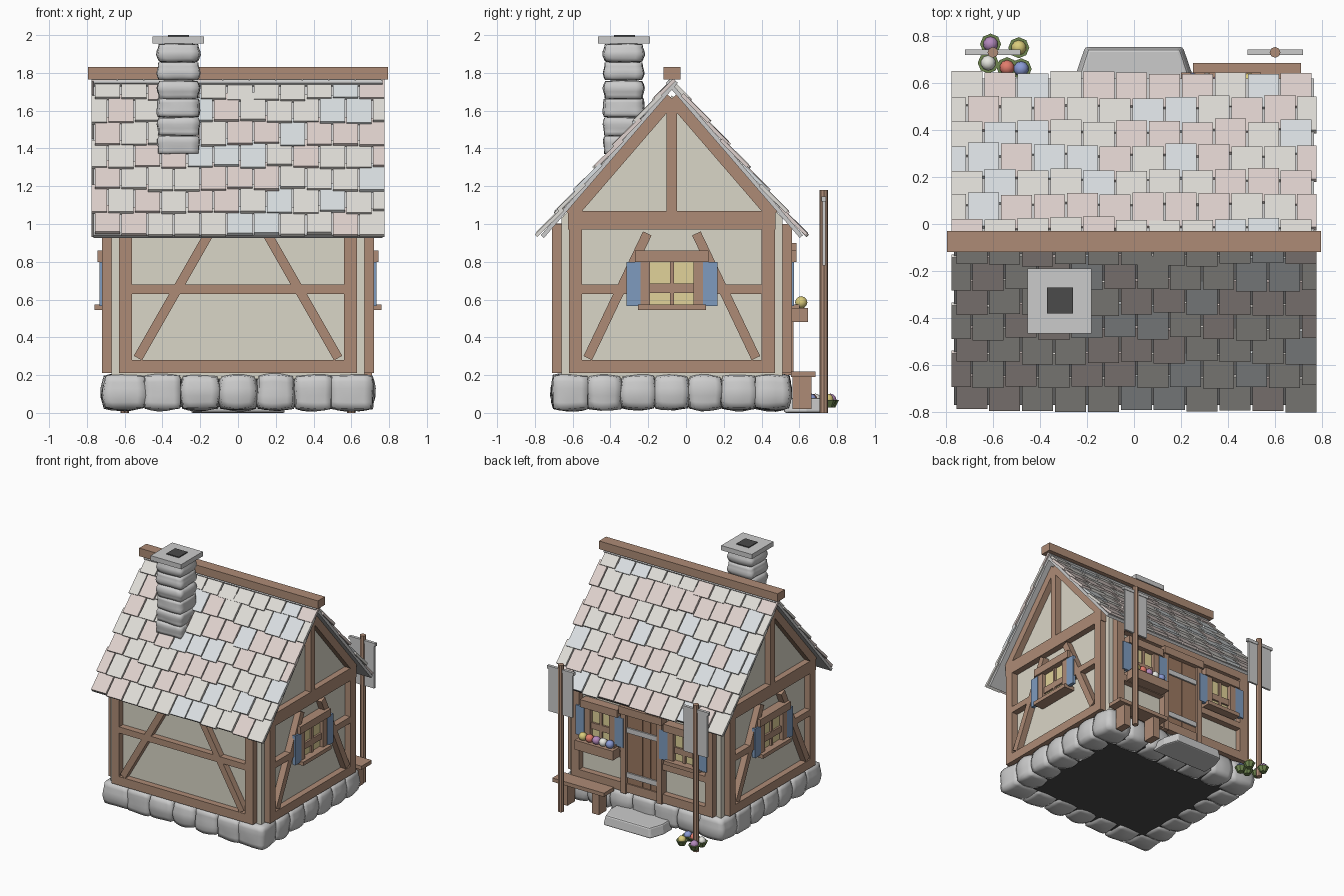
import bpy, bmesh, math, random
from mathutils import Matrix, Vector

if "Cube" in bpy.data.objects:
    bpy.data.objects.remove(bpy.data.objects["Cube"])

random.seed(4)
I = Matrix.Identity(4)
CY = -0.075  # house centre line in y

def mat(name, r, g, b):
    m = bpy.data.materials.new(name)
    m.diffuse_color = (r, g, b, 1)
    m.use_nodes = True
    m.node_tree.nodes["Principled BSDF"].inputs["Base Color"].default_value = m.diffuse_color
    return m

WOOD = mat("wood", .42, .26, .18)
DOOR = mat("door_wood", .33, .19, .12)
PLASTER = mat("plaster", .70, .67, .57)
BLUE = mat("shutter_blue", .21, .33, .52)
GLASS = mat("window_yellow", .75, .65, .32)
DARK = mat("dark", .07, .07, .07)
STONE = mat("stone", .55, .55, .55)
GREEN = mat("leaves", .16, .24, .08)
SHINGLES = [mat("shingle_grey", .74, .72, .68), mat("shingle_pink", .74, .64, .61), mat("shingle_pale", .70, .74, .76)]
PETALS = [mat("petal_%d" % i, *c) for i, c in enumerate(
    [(.45, .25, .5), (.7, .6, .2), (.8, .8, .75), (.75, .2, .15), (.25, .32, .65)])]

def finish(name, bm, mats, smooth=False):
    bmesh.ops.recalc_face_normals(bm, faces=bm.faces[:])
    for f in bm.faces:
        f.smooth = smooth
    me = bpy.data.meshes.new(name)
    bm.to_mesh(me)
    bm.free()
    for m in mats:
        me.materials.append(m)
    ob = bpy.data.objects.new(name, me)
    bpy.context.collection.objects.link(ob)
    return ob

def add_box(bm, M, lo, hi, mi=0):
    lo, hi = Vector(lo), Vector(hi)
    T = M @ Matrix.Translation((lo + hi) / 2) @ Matrix.Diagonal((*(hi - lo), 1))
    for v in bmesh.ops.create_cube(bm, size=1, matrix=T)['verts']:
        for f in v.link_faces:
            f.material_index = mi

def boxes(name, M, m, *spans):
    bm = bmesh.new()
    for lo, hi in spans:
        add_box(bm, M, lo, hi)
    return finish(name, bm, [m] if m else [])

def beams(name, M, *segs):
    """Timbers lying on a wall: (u0, z0, u1, z1, width)."""
    bm = bmesh.new()
    for u0, z0, u1, z1, w in segs:
        d = Vector((u1 - u0, 0, z1 - z0))
        R = Matrix.Translation((u0, 0, z0)) @ Matrix.Rotation(-math.atan2(d.z, d.x), 4, 'Y')
        add_box(bm, M @ R, (0, -.02, -w / 2), (d.length, .05, w / 2))
    return finish(name, bm, [WOOD])

def frame(u, o, origin):
    """Matrix for a wall: along, outward, up."""
    return Matrix.Translation(origin) @ Matrix((u, o, (0, 0, 1))).transposed().to_4x4()

def add_stone(bm, c, size, rnd=.42):
    t = bmesh.new()
    bmesh.ops.create_cube(t, size=2)
    bmesh.ops.subdivide_edges(t, edges=t.edges[:], cuts=4, use_grid_fill=True)
    ph = [random.uniform(0, 6) for _ in range(3)]
    for v in t.verts:
        p = v.co.lerp(v.co.normalized() * 1.12, rnd)
        k = 1 + .04 * math.sin(3 * p.x + ph[0]) * math.sin(3 * p.y + ph[1]) + .03 * math.sin(4 * p.z + ph[2])
        v.co = Vector([c[i] + p[i] * k * size[i] / 2 for i in range(3)])
    me = bpy.data.meshes.new("stone_tmp")
    t.to_mesh(me)
    t.free()
    bm.from_mesh(me)
    bpy.data.meshes.remove(me)

FRONT = frame((1, 0, 0), (0, -1, 0), (0, -.66, 0))
BACK = frame((1, 0, 0), (0, 1, 0), (0, .51, 0))
RIGHT = frame((0, 1, 0), (1, 0, 0), (.67, CY, 0))
LEFT = frame((0, 1, 0), (-1, 0, 0), (-.67, CY, 0))

# plaster body with gables
bm = bmesh.new()
prof = [(-.585, .18), (.585, .18), (.585, 1.03), (0, 1.68), (-.585, 1.03)]
f = bm.faces.new([bm.verts.new((-.67, CY + y, z)) for y, z in prof])
r = bmesh.ops.extrude_face_region(bm, geom=[f], use_keep_orig=True)
bmesh.ops.translate(bm, vec=(1.34, 0, 0), verts=[g for g in r['geom'] if isinstance(g, bmesh.types.BMVert)])
finish("plaster_walls", bm, [PLASTER])

# stone foundation and floor slab
boxes("floor_slab", I, DARK, ((-.64, -.63, .03), (.64, .48, .19)))
bm = bmesh.new()
for i in range(7):
    for y in (-.61, .455):
        add_stone(bm, (-.6 + .2 * i, y, .11), (.23 if i in (0, 6) else .205, .2, .19))
for i in range(1, 6):
    for x in (-.62, .62):
        add_stone(bm, (x, -.61 + .178 * i, .11), (.2, .19, .19))
finish("foundation_stones", bm, [STONE], True)

# timber framing
S = (-1, 1)
beams("front_frame", FRONT, (-.63, .245, .63, .245, .07), (-.56, .655, .56, .655, .05),
      *[(s * .595, .21, s * .595, 1.0, .07) for s in S],
      *[(s * .53, .29, s * .13, .99, .05) for s in S])
beams("back_frame", BACK, (-.63, .245, .63, .245, .07), (-.63, .93, .63, .93, .06),
      *[(s * .595, .21, s * .595, 1.0, .07) for s in S],
      *[(s * .56, .5, s * .17, .5, .05) for s in S])
for name, M in (("right", RIGHT), ("left", LEFT)):
    beams(name + "_frame", M, (-.545, .245, .545, .245, .07), (-.55, 1.02, .55, 1.02, .1),
          (0, 1.05, 0, 1.62, .055),
          *[(s * .51, .21, s * .51, 1.06, .07) for s in S],
          *[(s * .535, 1.045, 0, 1.665, .06) for s in S],
          *[(s * .445, .29, s * .13, .95, .05) for s in S],
          *[(s * .48, .655, s * .18, .655, .05) for s in S])

# windows with shutters
def window(name, M, u, hw):
    M = M @ Matrix.Translation((u, 0, 0))
    boxes(name + "_panes", M, GLASS, ((-hw, -.01, .56), (hw, .03, .81)))
    boxes(name + "_frame", M, WOOD,
          ((-hw - .03, -.01, .80), (hw + .03, .075, .86)),
          ((-hw - .015, -.01, .545), (hw + .015, .09, .575)),
          *[((s * (hw - .025) - .025, -.01, .56), (s * (hw - .025) + .025, .06, .81)) for s in S],
          ((-.011, -.01, .56), (.011, .045, .81)), ((-hw, -.01, .635), (hw, .045, .685)))
    boxes(name + "_shutters", M, BLUE,
          *[((s * (hw + .038) - .038, .035, .565), (s * (hw + .038) + .038, .062, .80)) for s in S])

window("right_window", RIGHT, 0, .165)
window("left_window", LEFT, 0, .165)
window("back_window_a", BACK, .37, .135)
window("back_window_b", BACK, -.37, .135)

# door with planks and iron straps
boxes("door", BACK, DOOR, *[((-.14 + i * .07, -.01, .22), (-.073 + i * .07, .04, .84)) for i in range(4)])
boxes("door_frame", BACK, WOOD, ((-.19, -.01, .84), (.19, .075, .90)),
      *[((s * .16 - .022, -.01, .2), (s * .16 + .022, .06, .86)) for s in S])
boxes("door_straps", BACK, STONE, *[((-.135, .03, z), (.135, .052, z + .04)) for z in (.33, .69)])

# door step
bm = bmesh.new()
pts = [(-.25, .52), (.25, .52), (.25, .64), (.21, .755), (-.21, .755), (-.25, .64)]
lo = [bm.verts.new((x, y, 0)) for x, y in pts]
hi = [bm.verts.new((x * .93, y - .012, .08)) for x, y in pts]
bm.faces.new(lo)
bm.faces.new(hi)
for i in range(6):
    j = (i + 1) % 6
    bm.faces.new((lo[i], lo[j], hi[j], hi[i]))
step = finish("door_step", bm, [STONE])
b = step.modifiers.new("bevel", 'BEVEL')
b.width, b.segments = .012, 2

# roof: slab and overlapping shingles per slope
L = math.hypot(.725, .84)
cy, cz = .725 / L, .84 / L
for name, s in (("front", -1), ("back", 1)):
    R = Matrix.Translation((0, CY, 1.775)) @ Matrix(((s, 0, 0), (0, s * cy, -cz), (0, s * cz, cy))).transposed().to_4x4()
    boxes(name + "_roof_slab", R, STONE, ((-.765, 0, -.042), (.765, 1.085, -.02)))
    bm = bmesh.new()
    for row in range(7):
        end = L - row * .158
        x = -.78 - (row % 2) * .07
        while x < .775:
            a, c = max(x, -.78) + .004, min(x + .14, .78) - .004
            if c - a > .02:
                e = end - random.uniform(0, .025)
                ln = min(.2, e)
                T = R @ Matrix.Translation((0, e - ln, -.024)) @ Matrix.Rotation(math.radians(4.5), 4, 'X')
                add_box(bm, T, (a, 0, -.004), (c, ln, .012 + random.uniform(0, .006)), random.choice((0, 0, 1, 1, 2)))
            x += .14
    finish(name + "_shingles", bm, SHINGLES)
boxes("ridge_beam", I, WOOD, ((-.795, CY - .045, 1.765), (.795, CY + .045, 1.83)))

# chimney
bm = bmesh.new()
for i in range(6):
    add_stone(bm, (-.315, -.33, 1.42 + i * .097), (.225, .215, .1), .3)
finish("chimney_stones", bm, [STONE], True)
boxes("chimney_core", I, STONE, ((-.39, -.4, 1.3), (-.24, -.26, 1.96)))
boxes("chimney_cap", I, None, ((-.452, -.465, 1.955), (-.18, -.19, 1.993)))
boxes("chimney_flue", I, DARK, ((-.37, -.38, 1.95), (-.26, -.27, 2.0)))

# bench
boxes("bench", I, WOOD, ((.25, .555, .19), (.71, .685, .22)),
      *[((x, .565, .02), (x + .06, .665, .19)) for x in (.31, .59)])

# banner poles
for i, x in enumerate((-.6, .6)):
    bm = bmesh.new()
    bmesh.ops.create_cone(bm, cap_ends=True, segments=8, radius1=.023, radius2=.023, depth=1.18,
                          matrix=Matrix.Translation((x, .73, .59)))
    finish("banner_pole_%d" % i, bm, [WOOD])
    boxes("banner_%d" % i, I, STONE, ((x - .105, .722, .78), (x + .105, .738, 1.14)),
          ((x - .118, .718, 1.12), (x + .118, .742, 1.145)))

# flowers
def flower(name, c, r, m, leaf=False):
    bm = bmesh.new()
    bmesh.ops.create_icosphere(bm, subdivisions=2, radius=r, matrix=Matrix.Translation(c))
    finish(name, bm, [m], True)
    if leaf:
        bm = bmesh.new()
        bmesh.ops.create_cone(bm, cap_ends=True, segments=8, radius1=r * .8, radius2=r * 1.4, depth=.04,
                              matrix=Matrix.Translation((c[0], c[1], c[2] - .022)))
        finish(name + "_leaves", bm, [GREEN])

for i, (x, y) in enumerate([(-.61, .765), (-.49, .75), (-.62, .685), (-.54, .665), (-.48, .66)]):
    flower("ground_flower_%d" % i, (x, y, .07), .032, PETALS[i], True)
boxes("flower_box", BACK, WOOD, ((.2, .05, .48), (.54, .135, .555)))
for i in range(5):
    flower("box_flower_%d" % i, (.25 + i * .06, .61, .585), .033, PETALS[(4 - i * 2) % 5])
